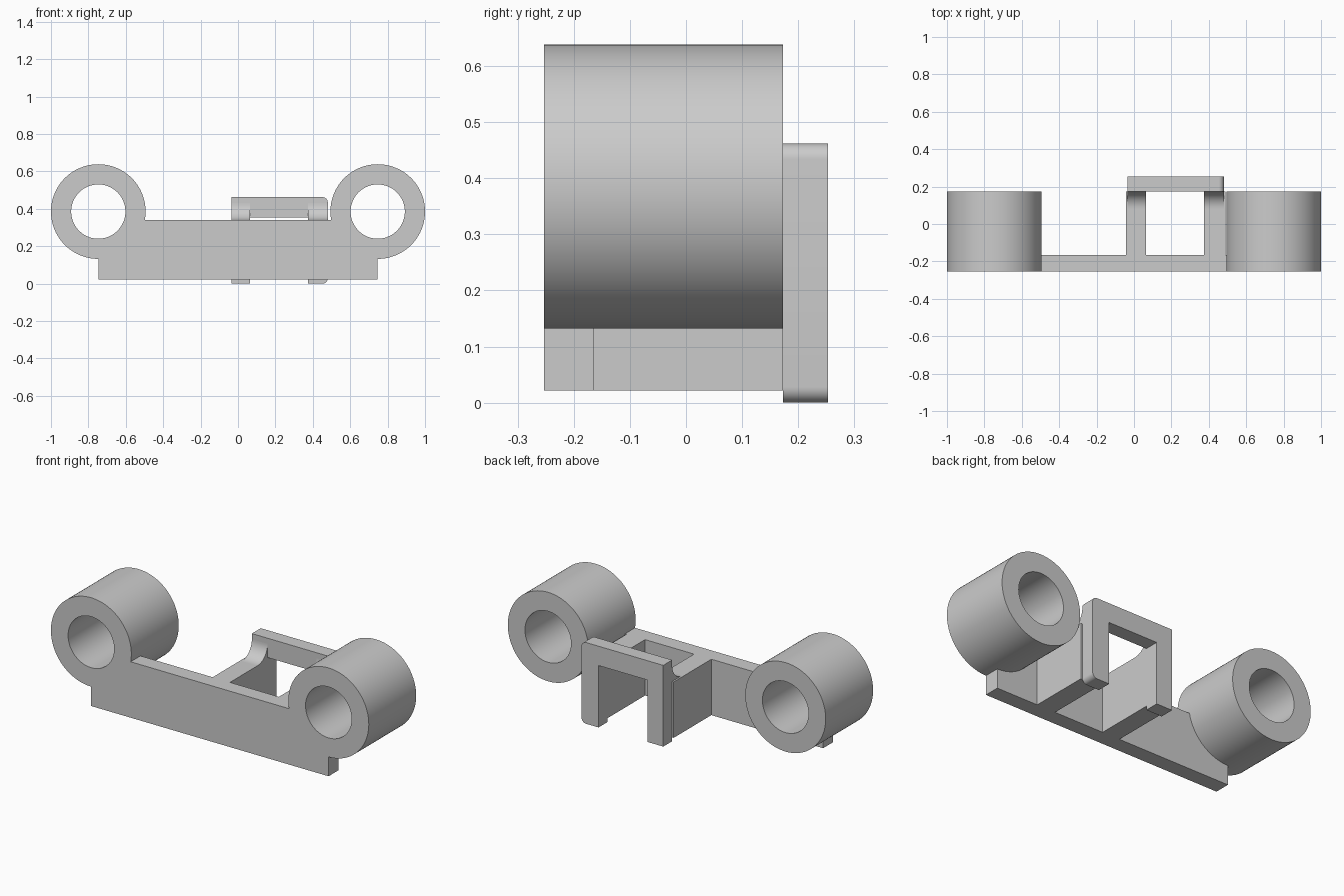
import bpy
import bmesh
from math import pi, sin, cos, asin, radians
from mathutils import Vector, Matrix

cube = bpy.data.objects.get("Cube")
if cube:
    bpy.data.objects.remove(cube, do_unlink=True)

gray = bpy.data.materials.new("plain gray")
gray.use_nodes = True
gray.diffuse_color = (0.6, 0.6, 0.6, 1)
gray.node_tree.nodes["Principled BSDF"].inputs["Base Color"].default_value = (0.6, 0.6, 0.6, 1)

FRONT, PLATE_BACK, BACK, FRAME_BACK = -0.253, -0.165, 0.173, 0.253
RING_X, RING_Z, OUTER, BORE = 0.747, 0.385, 0.253, 0.145
BASE, TOP, FRAME_TOP = 0.022, 0.34, 0.462
FRAME_L, FRAME_R, OPEN_L, OPEN_R = -0.034, 0.48, 0.065, 0.373


def finish(name, bm):
    bmesh.ops.recalc_face_normals(bm, faces=bm.faces)
    mesh = bpy.data.meshes.new(name)
    bm.to_mesh(mesh)
    bm.free()
    mesh.materials.append(gray)
    obj = bpy.data.objects.new(name, mesh)
    bpy.context.collection.objects.link(obj)
    bpy.ops.object.select_all(action="DESELECT")
    obj.select_set(True)
    bpy.context.view_layer.objects.active = obj
    bpy.ops.object.shade_smooth_by_angle(angle=radians(30))


def arc(cx, cz, r, start, end, n):
    steps = [start + (end - start) * i / n for i in range(n + 1)]
    return [(cx + r * cos(a), cz + r * sin(a)) for a in steps]


def prism(name, profile, lo, hi, axis="y"):
    """Extrude a (horizontal, z) profile along x or y."""
    bm = bmesh.new()
    place = (lambda u, z: (u, lo, z)) if axis == "y" else (lambda u, z: (lo, u, z))
    face = bm.faces.new([bm.verts.new(place(u, z)) for u, z in profile])
    shift = (0, hi - lo, 0) if axis == "y" else (hi - lo, 0, 0)
    ext = bmesh.ops.extrude_face_region(bm, geom=[face], use_keep_orig=True)
    moved = [g for g in ext["geom"] if isinstance(g, bmesh.types.BMVert)]
    bmesh.ops.translate(bm, verts=moved, vec=shift)
    finish(name, bm)


def box_profile(a, b, lo, hi):
    return [(a, lo), (b, lo), (b, hi), (a, hi)]


# Bored cylinders at both ends
def ring(name, x):
    bm = bmesh.new()
    section = [(BORE, FRONT), (OUTER, FRONT), (OUTER, BACK), (BORE, BACK)]
    verts = [bm.verts.new((x + r, y, RING_Z)) for r, y in section]
    edges = [bm.edges.new((verts[i], verts[i - 1])) for i in range(4)]
    bmesh.ops.spin(bm, geom=verts + edges, cent=(x, 0, RING_Z), axis=(0, 1, 0),
                   angle=2 * pi, steps=96, use_duplicate=False)
    bmesh.ops.remove_doubles(bm, verts=bm.verts, dist=0.0005)
    finish(name, bm)


ring("left_ring", RING_X)
ring("right_ring", -RING_X)

# Front plate, scooped at its upper corners to seat the rings
seat = OUTER - 0.002
tilt = asin((TOP - RING_Z) / seat)
right_scoop = arc(-RING_X, RING_Z, seat, tilt, -pi / 2, 24)
left_scoop = [(-x, z) for x, z in reversed(right_scoop)]
plate = [(-RING_X, BASE), (RING_X, BASE)] + left_scoop + right_scoop
prism("front_plate", plate, FRONT, PLATE_BACK)

# Arms running back from the plate, with curved gussets up to the frame
GUSSET = 0.09
gusset = [(BACK, TOP)] + arc(BACK - GUSSET, TOP + GUSSET, GUSSET, -pi / 2, 0, 16)
for side, a, b, ga, gb in (("right", -0.044, OPEN_L, FRAME_L, OPEN_L),
                           ("left", OPEN_R, 0.489, OPEN_R, FRAME_R)):
    prism(side + "_arm", box_profile(a, b, BASE, TOP), PLATE_BACK, BACK)
    prism(side + "_gusset", gusset, ga, gb, axis="x")

# U-shaped rear frame, rounded along its left edge
ROUND, OPEN_TOP = 0.028, 0.352
frame = [(FRAME_L, 0), (OPEN_L, 0), (OPEN_L, OPEN_TOP), (OPEN_R, OPEN_TOP), (OPEN_R, 0)]
frame += arc(FRAME_R - ROUND, ROUND, ROUND, -pi / 2, 0, 10)
frame += arc(FRAME_R - ROUND, FRAME_TOP - ROUND, ROUND, 0, pi / 2, 10)
frame += [(FRAME_L, FRAME_TOP)]
prism("rear_frame", frame, BACK, FRAME_BACK)
